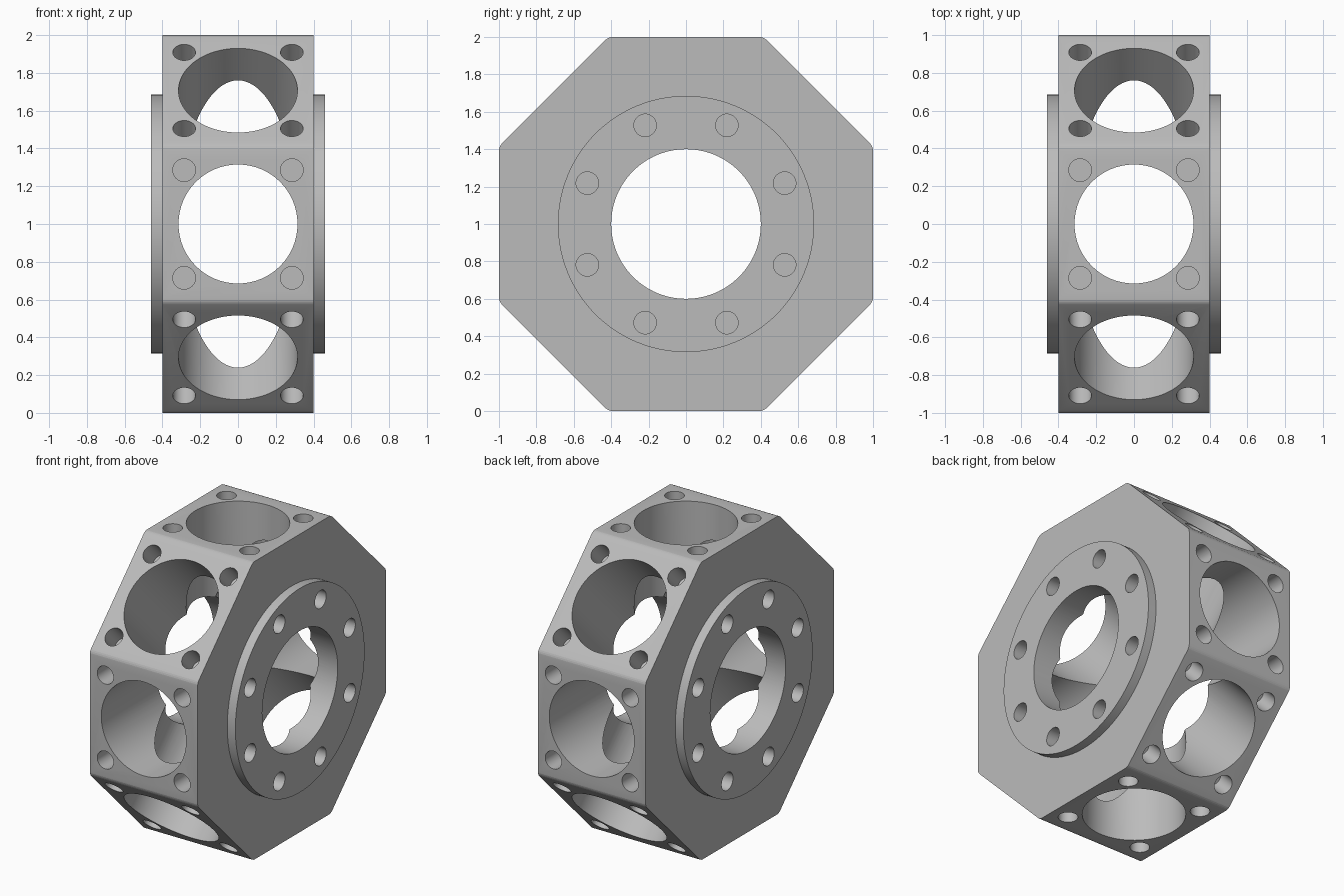
import bpy, bmesh
from math import radians, pi, tan
from mathutils import Matrix, Vector

if "Cube" in bpy.data.objects:
    bpy.data.objects.remove(bpy.data.objects["Cube"], do_unlink=True)

CENTRE = Matrix.Translation((0, 0, 1))
HALF_WIDTH, FLANGE_X, BOLT_DEPTH = 0.40, 0.46, 0.15

grey = bpy.data.materials.new("machined grey")
grey.use_nodes = True
colour = (0.5, 0.5, 0.5, 1)
grey.diffuse_color = colour
grey.node_tree.nodes["Principled BSDF"].inputs["Base Color"].default_value = colour


def make_object(name, bm, helper=False):
    bmesh.ops.recalc_face_normals(bm, faces=bm.faces)
    mesh = bpy.data.meshes.new(name)
    bm.to_mesh(mesh)
    bm.free()
    mesh.materials.append(grey)
    obj = bpy.data.objects.new(name, mesh)
    bpy.context.collection.objects.link(obj)
    obj.hide_render = helper
    return obj


def add_cylinder(bm, radius, start, end, turn, offset=(0, 0), segments=96):
    """Cylinder along local z from start to end, turned about the block centre."""
    place = Matrix.Translation((offset[0], offset[1], (start + end) / 2))
    bmesh.ops.create_cone(bm, cap_ends=True, segments=segments, radius1=radius,
                          radius2=radius, depth=end - start, matrix=CENTRE @ turn @ place)


def around_x(degrees):
    return Matrix.Rotation(radians(degrees), 4, "X")


def along_x(sign):
    return Matrix.Rotation(sign * pi / 2, 4, "Y")


# Octagonal block with lightly rounded long corners
bm = bmesh.new()
corner = Vector((0, tan(pi / 8), 1))
ring = [bm.verts.new(CENTRE @ (around_x(45 * i) @ corner) - Vector((HALF_WIDTH, 0, 0)))
        for i in range(8)]
face = bm.faces.new(ring)
new = bmesh.ops.extrude_face_region(bm, geom=[face])["geom"]
bmesh.ops.translate(bm, vec=(2 * HALF_WIDTH, 0, 0),
                    verts=[g for g in new if isinstance(g, bmesh.types.BMVert)])
long_edges = [e for e in bm.edges if abs(e.verts[0].co.x - e.verts[1].co.x) > 0.1]
bmesh.ops.bevel(bm, geom=long_edges, offset=0.02, offset_type="OFFSET",
                segments=4, profile=0.5, affect="EDGES")
body = make_object("octagonal_block", bm)

steps = []

# Raised round flanges on both sides
bm = bmesh.new()
add_cylinder(bm, 0.685, -FLANGE_X, FLANGE_X, along_x(1), segments=128)
steps.append(("UNION", make_object("side_flanges", bm, True)))

# Central bore and four bores running through opposite faces
bm = bmesh.new()
add_cylinder(bm, 0.40, -0.7, 0.7, along_x(1))
steps.append(("DIFFERENCE", make_object("centre_bore", bm, True)))
for i in range(4):
    bm = bmesh.new()
    add_cylinder(bm, 0.315, -1.2, 1.2, around_x(45 * i))
    steps.append(("DIFFERENCE", make_object("face_bore", bm, True)))

# Blind bolt holes: four on each outer face, a ring of eight on each flange
bm = bmesh.new()
for i in range(8):
    for x in (-0.285, 0.285):
        for y in (-0.285, 0.285):
            add_cylinder(bm, 0.06, 1 - BOLT_DEPTH, 1.1, around_x(45 * i), (x, y), 48)
    for sign in (-1, 1):
        spin = around_x(45 * i + 22.5) @ along_x(sign)
        add_cylinder(bm, 0.06, FLANGE_X - BOLT_DEPTH, 0.6, spin, (0.571, 0), 48)
steps.append(("DIFFERENCE", make_object("bolt_holes", bm, True)))

# Combine everything into one solid
bpy.ops.object.select_all(action="DESELECT")
bpy.context.view_layer.objects.active = body
body.select_set(True)
for operation, tool in steps:
    mod = body.modifiers.new(tool.name, "BOOLEAN")
    mod.operation, mod.object, mod.solver = operation, tool, "EXACT"
    bpy.ops.object.modifier_apply(modifier=mod.name)
    bpy.data.objects.remove(tool, do_unlink=True)

bpy.ops.object.shade_smooth_by_angle(angle=radians(9))
